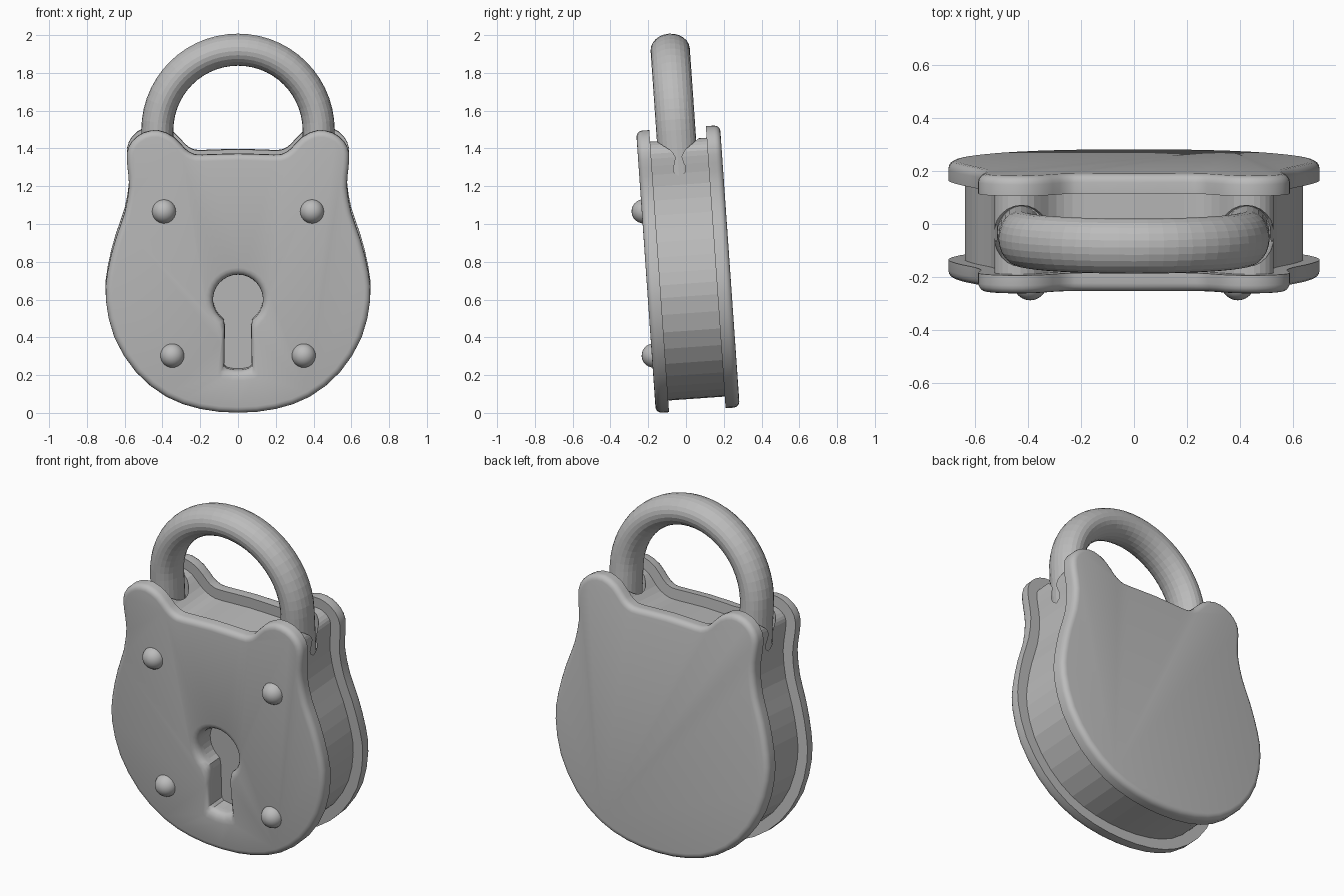
import bpy, bmesh, math
from mathutils import Matrix, Vector

cube = bpy.data.objects.get("Cube")
if cube:
    bpy.data.objects.remove(cube, do_unlink=True)

steel = bpy.data.materials.new("grey metal")
steel.use_nodes = True
steel.diffuse_color = (0.5, 0.5, 0.5, 1)
steel.node_tree.nodes["Principled BSDF"].inputs["Base Color"].default_value = (0.5, 0.5, 0.5, 1)


def loft(name, rings):
    """Closed solid through rings of equal point count, capped at both ends."""
    bm = bmesh.new()
    loops = [[bm.verts.new(p) for p in ring] for ring in rings]
    n = len(loops[0])
    for a, b in zip(loops, loops[1:]):
        for i in range(n):
            j = (i + 1) % n
            bm.faces.new((a[i], a[j], b[j], b[i]))
    bm.faces.new(loops[0])
    bm.faces.new(loops[-1])
    bmesh.ops.recalc_face_normals(bm, faces=bm.faces)
    mesh = bpy.data.meshes.new(name)
    bm.to_mesh(mesh)
    bm.free()
    mesh.materials.append(steel)
    obj = bpy.data.objects.new(name, mesh)
    bpy.context.collection.objects.link(obj)
    return obj


def smooth_closed(points, steps):
    """Catmull-Rom curve through a closed list of 2D points."""
    out, n = [], len(points)
    for i in range(n):
        a, b, c, d = (points[(i + k) % n] for k in (-1, 0, 1, 2))
        for s in range(steps):
            t = s / steps
            out.append(0.5 * (2 * b + (c - a) * t + (2 * a - 5 * b + 4 * c - d) * t ** 2
                              + (3 * b - a - 3 * c + d) * t ** 3))
    return out


def inset(points, dist):
    """Move a counter-clockwise outline inwards."""
    out, n = [], len(points)
    for i, p in enumerate(points):
        t = (points[(i + 1) % n] - points[i - 1]).normalized()
        out.append(p + Vector((-t.y, t.x)) * dist)
    return out


def at_y(points, y):
    return [(p.x, y, p.y) for p in points]


def ellipse(cx, cy, z, rx, ry, n=24):
    return [(cx + rx * math.cos(2 * math.pi * i / n), cy + ry * math.sin(2 * math.pi * i / n), z)
            for i in range(n)]


def cut(target, cutter):
    mod = target.modifiers.new("cut", 'BOOLEAN')
    mod.operation, mod.solver, mod.object = 'DIFFERENCE', 'EXACT', cutter
    bpy.context.view_layer.objects.active = target
    bpy.ops.object.modifier_apply(modifier=mod.name)


# Shared outline: round belly, waist, two ears
half = [(0.2, 0.02), (0.38, 0.085), (0.54, 0.215), (0.655, 0.4), (0.7, 0.6), (0.69, 0.75),
        (0.648, 0.92), (0.6, 1.06), (0.577, 1.2), (0.585, 1.3), (0.587, 1.38), (0.56, 1.44),
        (0.5, 1.485), (0.42, 1.497), (0.34, 1.462), (0.28, 1.4), (0.24, 1.374), (0.19, 1.368)]
right = [Vector(p) for p in half]
left = [Vector((-p.x, p.y)) for p in reversed(right)]
outline = smooth_closed([Vector((0, 0))] + right + [Vector((0, 1.374))] + left, 2)

FRONT, BACK, MID = -0.16, 0.285, 0.055


def plate(name, outer, inner):
    """Plate with a rounded outer rim and a sharp inner edge."""
    r = 0.032
    way = math.copysign(1, inner - outer)
    rings = []
    for k in range(5):
        a = math.radians(90 * k / 4)
        rings.append(at_y(inset(outline, r * (1 - math.sin(a))), outer + way * r * (1 - math.cos(a))))
    return loft(name, rings + [at_y(outline, inner)])


front_plate = plate("front_plate", FRONT, -0.09)
back_plate = plate("back_plate", BACK, 0.21)
core = inset(outline, 0.062)
body = loft("body", [at_y(core, -0.1), at_y(core, 0.22)])


# Keyhole with a rounded lip
def keyhole(r, ends, tail):
    arc = [Vector((r * math.cos(a), 0.6 + r * math.sin(a)))
           for a in (math.radians(-ends + (180 + 2 * ends) * i / 24) for i in range(25))]
    side = [Vector((-x, z)) for x, z in tail]
    return arc + side + [Vector((-p.x, p.y)) for p in reversed(side)]


wide = keyhole(0.172, 48, [(0.09, 0.42), (0.09, 0.37), (0.107, 0.2), (0.09, 0.183), (0.03, 0.172)])
slim = keyhole(0.132, 55, [(0.07, 0.46), (0.07, 0.4), (0.073, 0.25), (0.06, 0.235), (0.02, 0.227)])
rings = [at_y(wide, FRONT - 0.02)]
for k in range(5):
    t = math.sin(math.radians(90 * k / 4))
    rings.append(at_y([a.lerp(b, t) for a, b in zip(wide, slim)],
                      FRONT + 0.04 * (1 - math.sqrt(max(0, 1 - t * t)))))
rings.append(at_y(slim, FRONT + 0.13))
key_cutter = loft("keyhole_cutter", rings)
key_cutter.hide_render = True
cut(front_plate, key_cutter)
cut(body, key_cutter)
bpy.data.objects.remove(key_cutter)

# Flared sockets for the shackle legs
for s in (-1, 1):
    x = s * 0.425
    socket = loft("socket_cutter", [ellipse(x, MID, 1.23, 0.09, 0.1), ellipse(x, MID, 1.28, 0.1, 0.112),
                                    ellipse(x, MID, 1.6, 0.115, 0.12)])
    socket.hide_render = True
    cut(body, socket)
    bpy.data.objects.remove(socket)

# Shackle: an oval section swept along two legs and a half circle
R, SPRING, SIDES = 0.427, 1.487, 24
path = [(Vector((R, 0, 1.2)), 0.0)]
path += [(Vector((R * math.cos(a), 0, SPRING + R * math.sin(a))), a)
         for a in (math.pi * i / 28 for i in range(29))]
path.append((Vector((-R, 0, 1.2)), math.pi))
sections = []
for c, a in path:
    outward = Vector((math.cos(a), 0, math.sin(a)))
    sections.append([c + outward * 0.085 * math.cos(q) + Vector((0, MID - 0.005 + 0.104 * math.sin(q), 0))
                     for q in (2 * math.pi * i / SIDES for i in range(SIDES))])
shackle = loft("shackle", sections)

# Domed rivets on the front plate
parts = [front_plate, back_plate, body, shackle]
rivets = []
for x, z, name in ((0.392, 1.07, "upper"), (0.348, 0.305, "lower")):
    for s, side in ((-1, "right"), (1, "left")):
        bm = bmesh.new()
        bmesh.ops.create_uvsphere(bm, u_segments=24, v_segments=12, radius=0.064)
        bmesh.ops.transform(bm, matrix=Matrix.Translation((s * x, FRONT + 0.01, z)), verts=bm.verts)
        mesh = bpy.data.meshes.new("rivet")
        bm.to_mesh(mesh)
        bm.free()
        mesh.materials.append(steel)
        rivet = bpy.data.objects.new(f"{name}_{side}_rivet", mesh)
        bpy.context.collection.objects.link(rivet)
        rivets.append(rivet)

# Lean the whole lock slightly forward and rest it on the ground
lean = Matrix.Translation((0, 0, 0.01)) @ Matrix.Rotation(math.radians(4), 4, 'X')
for obj in parts + rivets:
    obj.data.transform(lean)

# Smooth the plates and rivets; body and shackle stay faceted
bpy.ops.object.select_all(action='DESELECT')
for obj in [front_plate, back_plate] + rivets:
    obj.select_set(True)
bpy.context.view_layer.objects.active = front_plate
bpy.ops.object.shade_smooth_by_angle(angle=math.radians(35))
bpy.ops.object.select_all(action='DESELECT')
